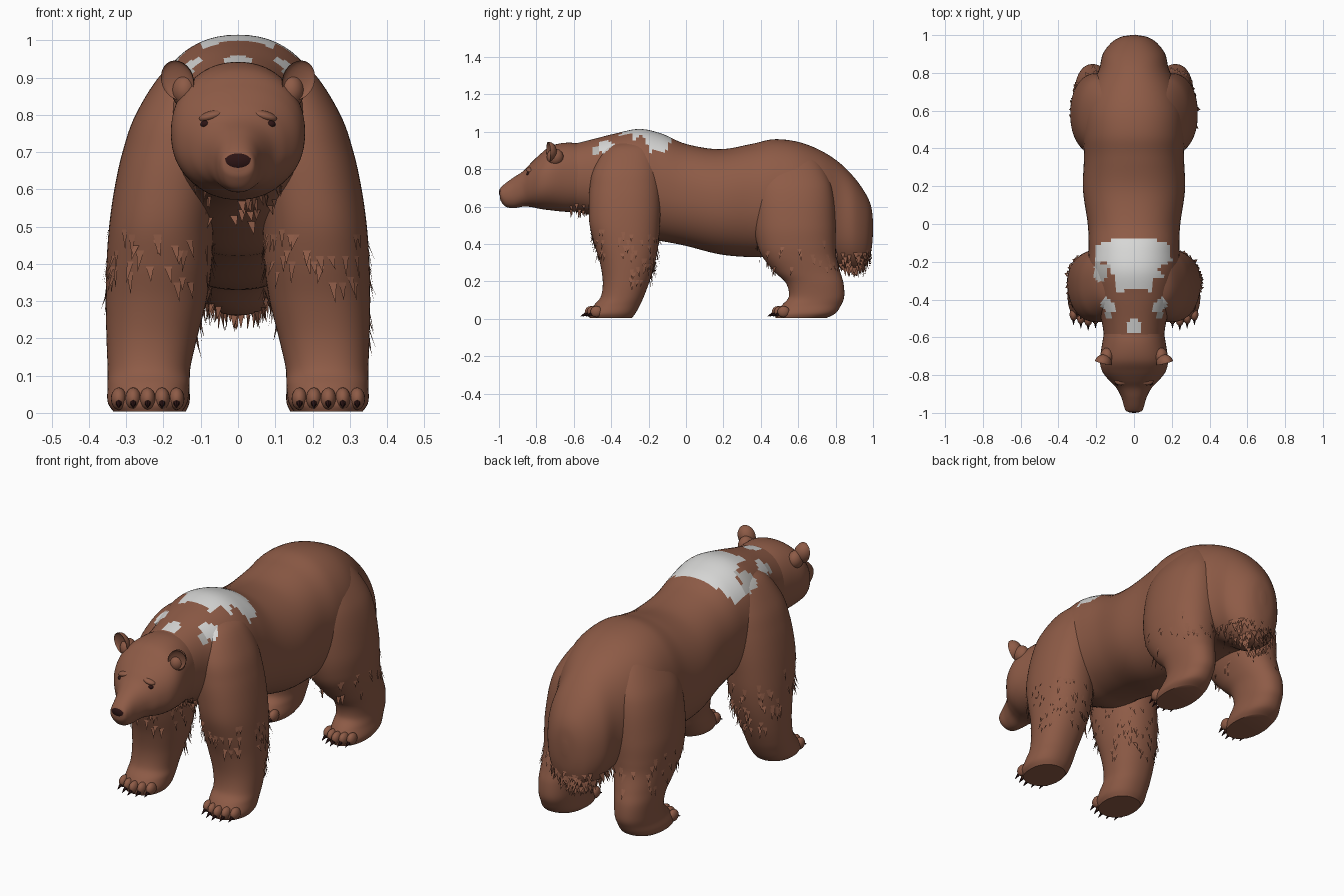
import bpy, bmesh, math, random
from mathutils import Vector, Matrix

if "Cube" in bpy.data.objects:
    bpy.data.objects.remove(bpy.data.objects["Cube"])

random.seed(4)


def material(name, rgb):
    m = bpy.data.materials.new(name)
    m.diffuse_color = (*rgb, 1)
    m.use_nodes = True
    m.node_tree.nodes["Principled BSDF"].inputs["Base Color"].default_value = m.diffuse_color
    return m


FUR = material("brown_fur", (0.27, 0.105, 0.062))
WHITE = material("white_patch", (0.68, 0.68, 0.67))
GREY = material("grey_patch", (0.48, 0.47, 0.45))
DARK = material("dark_nose_and_claws", (0.025, 0.007, 0.007))

# Patch outlines on the back, seen from above
saddle = [(-.2, -.11), (-.1, -.08), (.1, -.08), (.19, -.11), (.2, -.19), (.13, -.24), (.155, -.28),
          (.1, -.29), (.09, -.36), (.02, -.34), (-.09, -.36), (-.11, -.28), (-.13, -.21), (-.2, -.2)]
spot = [(.10, -.42), (.15, -.385), (.18, -.43), (.14, -.47), (.09, -.46)]
small = [(.12, -.47), (.16, -.46), (.14, -.51), (.11, -.50)]
diamond = [(0, -.5), (.05, -.54), (.02, -.58), (-.02, -.58), (-.05, -.54)]
shade = [(-.21, -.2), (-.13, -.22), (-.16, -.31), (-.21, -.3)]
flip = lambda poly: [(-x, y) for x, y in poly]
PATCHES = [(saddle, 1), (spot, 1), (flip(spot), 1), (diamond, 1),
           (small, 2), (flip(small), 2), (shade, 2)]


def inside(x, y, poly):
    hit = False
    for (ax, ay), (bx, by) in zip(poly, poly[1:] + poly[:1]):
        if (ay > y) != (by > y) and x < (bx - ax) * (y - ay) / (by - ay) + ax:
            hit = not hit
    return hit


def finish(name, bm, mats, angle=50, painted=False):
    me = bpy.data.meshes.new(name)
    bm.to_mesh(me)
    bm.free()
    for m in mats:
        me.materials.append(m)
    ob = bpy.data.objects.new(name, me)
    bpy.context.collection.objects.link(ob)
    if painted:
        for f in me.polygons:
            if f.center.z > .8 and f.normal.z > .1:
                for poly, idx in PATCHES:
                    if inside(f.center.x, f.center.y, poly):
                        f.material_index = idx
                        break
    if angle:
        bpy.ops.object.select_all(action='DESELECT')
        ob.select_set(True)
        bpy.context.view_layer.objects.active = ob
        bpy.ops.object.shade_smooth_by_angle(angle=math.radians(angle))
    return ob


def smooth_rows(rows, steps):
    """Catmull-Rom interpolation between the measured sections."""
    out = []
    for i in range(len(rows) - 1):
        p = [rows[max(i - 1, 0)], rows[i], rows[i + 1], rows[min(i + 2, len(rows) - 1)]]
        for k in range(steps):
            t = k / steps
            out.append([.5 * (2 * b + (c - a) * t + (2 * a - 5 * b + 4 * c - d) * t * t
                              + (3 * b - a - 3 * c + d) * t ** 3) for a, b, c, d in zip(*p)])
    return out + [list(rows[-1])]


def loft(name, rows, to_point, steps=7, segs=64, power=2.2, painted=True):
    """rows: station, low u, high u, low v, high v of each rounded section."""
    bm = bmesh.new()
    rings = []
    for s, u0, u1, v0, v1 in smooth_rows(rows, steps):
        ring = []
        for k in range(segs):
            a = 2 * math.pi * k / segs
            c, d = math.cos(a), math.sin(a)
            u = (u0 + u1) / 2 + (u1 - u0) / 2 * math.copysign(abs(c) ** (2 / power), c)
            v = (v0 + v1) / 2 + (v1 - v0) / 2 * math.copysign(abs(d) ** (2 / power), d)
            ring.append(bm.verts.new(to_point(s, u, v)))
        rings.append(ring)
    for r, q in zip(rings, rings[1:]):
        for k in range(segs):
            n = (k + 1) % segs
            bm.faces.new((r[k], r[n], q[n], q[k]))
    bm.faces.new(rings[0])
    bm.faces.new(rings[-1])
    bmesh.ops.recalc_face_normals(bm, faces=bm.faces)
    return finish(name, bm, [FUR, WHITE, GREY], painted=painted)


def ball(name, loc, size, mat, shape=None, rot=None):
    bm = bmesh.new()
    bmesh.ops.create_uvsphere(bm, u_segments=20, v_segments=12, radius=1)
    if shape:
        for v in bm.verts:
            v.co = shape(v.co)
    m = Matrix.Translation(loc) @ (rot or Matrix()) @ Matrix.Diagonal((*size, 1))
    bm.transform(m)
    bmesh.ops.recalc_face_normals(bm, faces=bm.faces)
    return finish(name, bm, [mat])


def tufts(name, source, rule, count, length):
    """Thin hanging locks of fur on the chosen faces of a part."""
    faces = [f for f in source.data.polygons if rule(f.center, f.normal)]
    bm = bmesh.new()
    for f in random.sample(faces, min(count, len(faces))):
        side = f.normal.cross(Vector((0, 0, 1)))
        if side.length < .05:
            side = Vector((1, 0, 0))
        side = side.normalized() * .011
        drop = Vector((random.uniform(-.01, .01), random.uniform(-.01, .01),
                       -length * random.uniform(.6, 1.1)))
        drop -= f.normal * min(0, drop.dot(f.normal))
        base = f.center + f.normal * .001
        tip = base + drop + f.normal * .008
        bm.faces.new([bm.verts.new(p) for p in (base - side, base + side, tip)])
    finish(name, bm, [FUR], angle=0)


along_y = lambda s, u, v: (u, s, v)

# Torso with shoulder hump, belly and hanging rump: y, half width, low z, high z
body = [(-.62, .155, .58, .93), (-.5, .175, .55, .96), (-.38, .22, .49, .99), (-.25, .245, .43, 1.015),
        (-.13, .24, .415, .99), (0, .245, .39, .935), (.18, .27, .345, .907), (.35, .265, .33, .935),
        (.47, .27, .335, .96), (.6, .265, .34, .946), (.72, .23, .33, .90), (.82, .185, .275, .835),
        (.9, .165, .262, .755), (.96, .12, .285, .67), (.99, .07, .36, .60), (1.0, .015, .46, .52)]
torso = loft("torso", [(y, -w, w, a, b) for y, w, a, b in body], along_y)

# Head and muzzle
skull = [(-.52, .15, .58, .93), (-.63, .168, .572, .942), (-.72, .18, .58, .925), (-.78, .168, .588, .88),
         (-.83, .13, .598, .832), (-.87, .092, .6, .79), (-.92, .066, .592, .757),
         (-.965, .053, .6, .725), (-.99, .042, .63, .702), (-.995, .02, .65, .69)]
loft("head", [(y, -w, w, a, b) for y, w, a, b in skull], along_y)
ball("nose", (0, -.982, .676), (.044, .018, .027), DARK)

# Leg sections: z, inner x, outer x, front y, back y
fore = [(.955, .05, .13, -.34, -.2), (.91, .04, .205, -.43, -.17), (.8, .03, .275, -.495, -.145),
        (.7, .03, .31, -.515, -.135), (.6, .05, .332, -.52, -.135), (.5, .065, .346, -.515, -.14),
        (.4, .07, .353, -.49, -.147), (.3, .085, .355, -.46, -.165), (.2, .11, .353, -.445, -.195),
        (.12, .128, .35, -.455, -.225), (.075, .13, .35, -.49, -.245), (.03, .135, .35, -.52, -.27),
        (.004, .15, .335, -.515, -.29)]
hind = [(.92, .03, .1, .44, .6), (.86, .03, .19, .4, .7), (.75, .03, .27, .37, .765),
        (.65, .03, .31, .36, .79), (.5, .03, .335, .362, .8), (.4, .05, .336, .38, .8),
        (.33, .07, .33, .41, .803), (.25, .1, .32, .475, .825), (.19, .12, .315, .535, .842),
        (.12, .128, .31, .55, .846), (.075, .13, .312, .515, .83), (.03, .13, .32, .48, .8),
        (.004, .14, .31, .48, .75)]

for sx, tag in ((-1, "left"), (1, "right")):
    upright = lambda s, u, v, k=sx: (k * u, v, s)
    front = loft(tag + "_front_leg", fore, upright)
    back = loft(tag + "_hind_leg", hind, upright)

    # Fur on the elbows, forearms and hocks
    tufts(tag + "_elbow_fur", front, lambda c, n: .2 < c.z < .46 and n.y > .1, 60, .055)
    tufts(tag + "_forearm_fur", front, lambda c, n: .34 < c.z < .5 and n.y < .1, 35, .055)
    tufts(tag + "_thigh_fur", back, lambda c, n: .26 < c.z < .42, 45, .05)

    # Toes and claws
    for foot, toe_y, x0, x1 in (("front", -.508, .165, .32), ("hind", .492, .158, .292)):
        for i in range(5):
            x = x0 + (x1 - x0) * i / 4
            y = toe_y + .012 * abs(i - 2) ** 1.3
            ball(f"{tag}_{foot}_toe_{i + 1}", (sx * x, y, .038), (.021, .033, .03), FUR)
            bm = bmesh.new()
            bmesh.ops.create_cone(bm, segments=6, radius1=.012, radius2=.001, depth=.045, cap_ends=True)
            bm.transform(Matrix.Translation((sx * x, y - .036, .023))
                         @ Matrix.Rotation(math.radians(115), 4, 'X'))
            finish(f"{tag}_{foot}_claw_{i + 1}", bm, [DARK])

    # Cupped ear, brow and eye
    cup = lambda p: Vector((p.x, p.y if p.y > 0 else -.35 * p.y, p.z))
    tilt = Matrix.Rotation(sx * math.radians(20), 4, 'Y') @ Matrix.Rotation(sx * math.radians(15), 4, 'Z')
    ball(tag + "_ear", (sx * .163, -.735, .893), (.044, .045, .054), FUR, cup, tilt)
    ball(tag + "_ear_base", (sx * .143, -.70, .865), (.036, .045, .045), FUR)
    ball(tag + "_brow", (sx * .07, -.828, .797), (.036, .026, .014), FUR,
         None, Matrix.Rotation(sx * math.radians(15), 4, 'Y'))
    ball(tag + "_eye", (sx * .088, -.843, .775), (.013, .011, .010), DARK)

# Fringe under the rump and throat
tufts("rump_fur", torso, lambda c, n: c.y > .78 and c.z < .37, 130, .04)
tufts("throat_fur", torso, lambda c, n: c.y < -.42 and c.z < .62, 30, .03)
